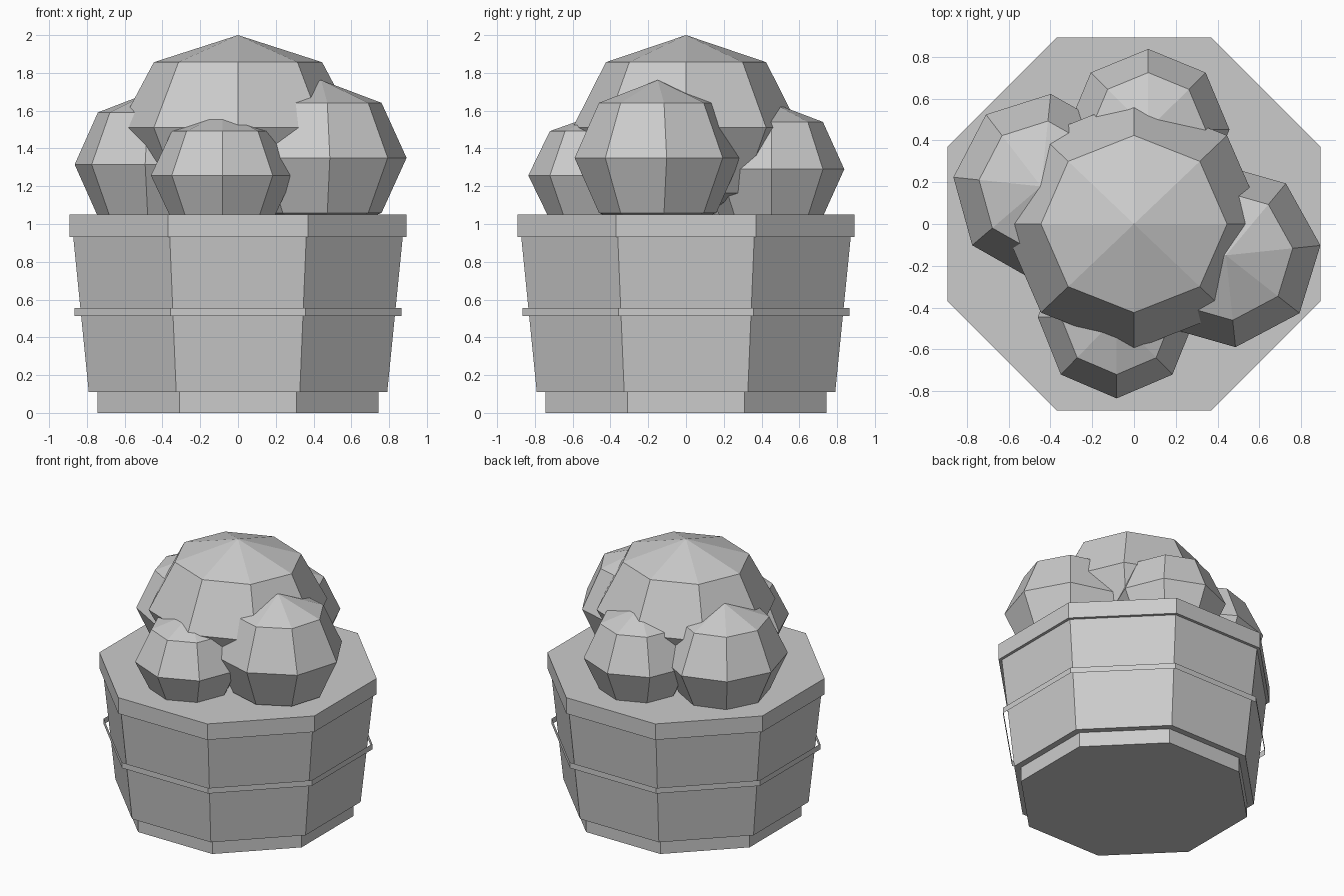
import bpy, bmesh, math
from mathutils import Matrix, Vector

if "Cube" in bpy.data.objects:
    bpy.data.objects.remove(bpy.data.objects["Cube"])

grey = bpy.data.materials.new("light_grey")
grey.diffuse_color = (0.6, 0.6, 0.6, 1.0)
grey.use_nodes = True
grey.node_tree.nodes["Principled BSDF"].inputs["Base Color"].default_value = grey.diffuse_color


def finish(bm, name):
    bmesh.ops.recalc_face_normals(bm, faces=bm.faces)
    mesh = bpy.data.meshes.new(name)
    bm.to_mesh(mesh)
    bm.free()
    mesh.materials.append(grey)
    obj = bpy.data.objects.new(name, mesh)
    bpy.context.collection.objects.link(obj)
    return obj


def octagon(name, z0, z1, a0, a1, capped=True):
    """Eight-sided prism, sized by its half width across the flats."""
    bm = bmesh.new()
    rings = []
    for z, a in ((z0, a0), (z1, a1)):
        r = a / math.cos(math.pi / 8)
        rings.append([bm.verts.new((r * math.cos((i + 0.5) * math.pi / 4),
                                    r * math.sin((i + 0.5) * math.pi / 4), z))
                      for i in range(8)])
    lo, hi = rings
    for i in range(8):
        j = (i + 1) % 8
        bm.faces.new((lo[i], lo[j], hi[j], hi[i]))
    if capped:
        bm.faces.new(lo[::-1])
        bm.faces.new(hi)
    return finish(bm, name)


def bush(name, centre, radii, turn=0):
    """Low-poly ball: eight segments, four rings."""
    bm = bmesh.new()
    bmesh.ops.create_uvsphere(bm, u_segments=8, v_segments=4, radius=1)
    m = (Matrix.Translation(Vector(centre))
         @ Matrix.Rotation(math.radians(turn), 4, 'Z')
         @ Matrix.Diagonal((*radii, 1)))
    bm.transform(m)
    return finish(bm, name)


# Tub
octagon("tub_foot", 0.0, 0.11, 0.745, 0.745)
octagon("tub_body", 0.11, 0.93, 0.79, 0.872)
octagon("tub_rim", 0.93, 1.05, 0.893, 0.893)
# Loose hoop standing slightly off the tub wall
octagon("tub_hoop", 0.513, 0.555, 0.865, 0.865, capped=False)

# Foliage
bush("bush_main", (0, 0, 1.51), (0.63, 0.60, 0.49))
bush("bush_right", (0.44, -0.15, 1.35), (0.455, 0.442, 0.412), 6)
bush("bush_left", (-0.445, 0.18, 1.315), (0.422, 0.445, 0.39), -6)
bush("bush_front", (-0.083, -0.445, 1.257), (0.378, 0.39, 0.332))
bush("bush_back", (0.068, 0.452, 1.29), (0.389, 0.386, 0.354))
